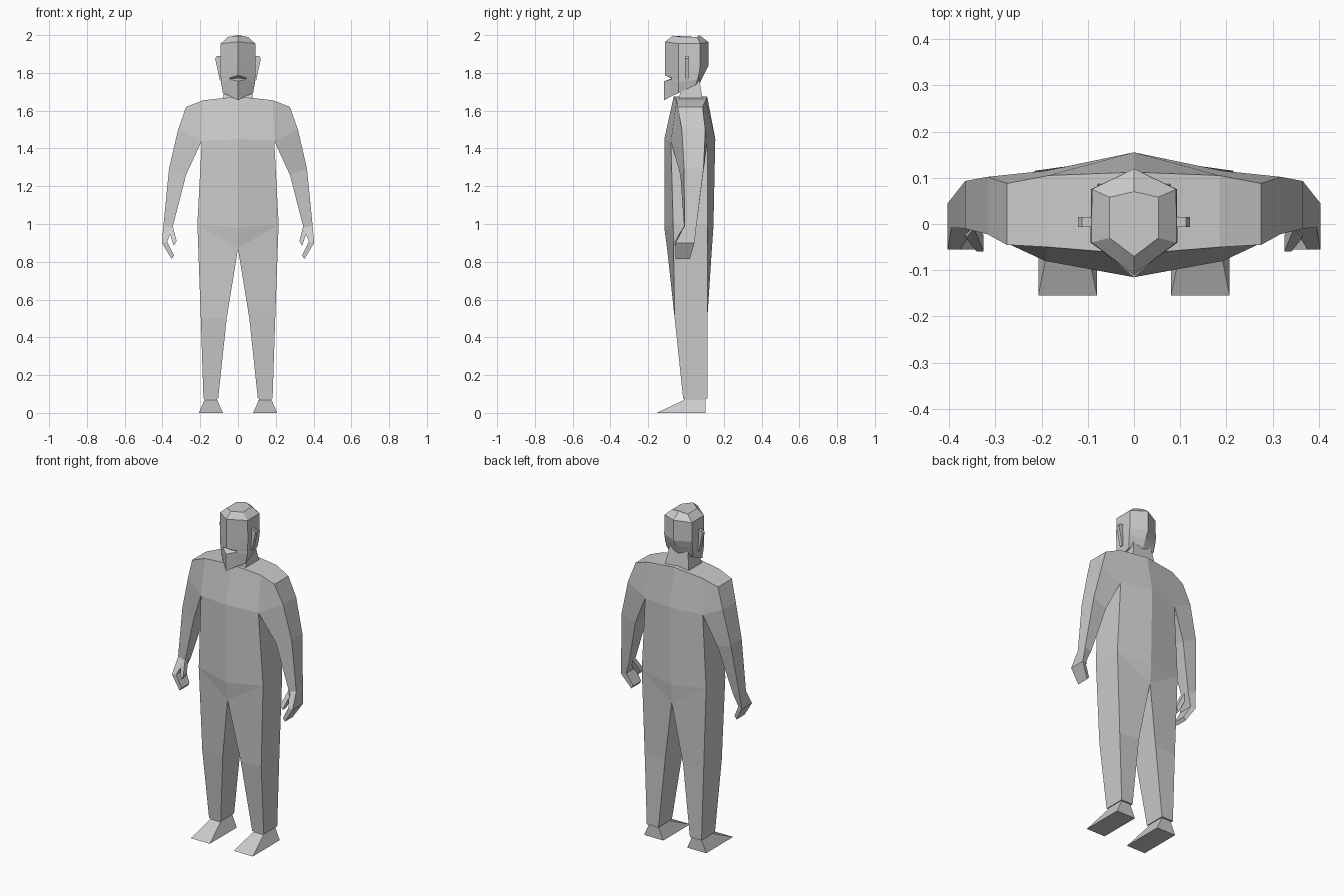
import bpy, bmesh


def finish(name, bm, mirror=True):
    bmesh.ops.recalc_face_normals(bm, faces=bm.faces)
    me = bpy.data.meshes.new(name)
    bm.to_mesh(me)
    bm.free()
    ob = bpy.data.objects.new(name, me)
    bpy.context.collection.objects.link(ob)
    if mirror:
        ob.modifiers.new("mirror", 'MIRROR').merge_threshold = 0.0005
    return ob


def loft(name, rings, mirror=True):
    """Skin closed rings of equal point count and cap both ends."""
    bm = bmesh.new()
    vs = [[bm.verts.new(p) for p in r] for r in rings]
    n = len(vs[0])
    for a, b in zip(vs, vs[1:]):
        for i in range(n):
            j = (i + 1) % n
            bm.faces.new((a[i], a[j], b[j], b[i]))
    bm.faces.new(vs[0])
    bm.faces.new(vs[-1])
    return finish(name, bm, mirror)


def slab(name, pts, faces):
    """Flat outline (x, z, front y, back y) doubled front and back, walled at its rim."""
    bm = bmesh.new()
    front = [bm.verts.new((x, f, z)) for x, z, f, b in pts]
    back = [bm.verts.new((x, b, z)) for x, z, f, b in pts]
    edges = [frozenset((f[i], f[i - 1])) for f in faces for i in range(len(f))]
    for f in faces:
        bm.faces.new([front[i] for i in f])
        bm.faces.new([back[i] for i in reversed(f)])
    for e in set(edges):
        a, b = e
        if edges.count(e) == 1 and (pts[a][0] or pts[b][0]):
            bm.faces.new((front[a], front[b], back[b], back[a]))
    return finish(name, bm)


def rect(x0, x1, y0, y1, z):
    return [(x0, y0, z), (x1, y0, z), (x1, y1, z), (x0, y1, z)]


# Torso, arms, hands and legs: right half outline
body = [
    (0, 1.675, -.065, .112), (.185, 1.655, -.05, .105), (.275, 1.62, -.045, .088),
    (.317, 1.5, -.022, .102), (.365, 1.295, -.01, .093), (.395, .99, -.008, .055),
    (.347, .98, -.01, .048), (.275, 1.26, -.03, .09), (.192, 1.44, -.08, .115),
    (.215, 1.0, -.068, .115), (0, 1.45, -.115, .155), (0, .87, -.1, .137),
    (0, .98, -.115, .145), (.197, .5, -.06, .113), (.06, .5, -.06, .113),
    (.183, .075, -.015, .113), (.105, .075, -.015, .113),
    (.403, .9, -.055, .045), (.352, .815, -.055, .02),
    (.338, .833, -.055, .02), (.375, .905, -.055, .035)]
slab("body", body, [
    (0, 1, 8, 10), (1, 2, 3, 8), (3, 4, 7, 8), (4, 5, 6, 7), (10, 8, 9, 12),
    (12, 9, 11), (11, 9, 13, 14), (14, 13, 15, 16), (5, 17, 20, 6), (17, 18, 19, 20)])

# Thumbs
slab("thumb", [(.346, .99, -.01, .02), (.325, .91, -.06, -.025),
               (.34, .885, -.06, -.025), (.364, .96, -.03, .01)], [(0, 1, 2, 3)])

# Feet
loft("foot", [rect(.08, .207, -.155, .103, 0), rect(.11, .178, -.01, .103, .068),
              rect(.11, .178, -.01, .103, .08)])


# Head: six-sided with a front ridge and a mouth notch
def head_ring(fy, fz, ry, mz, sx, sfy, sfz, sby, sbz, by, bz):
    mid = (sx * .48, ry + (sfy - ry) * .48, mz)
    half = [mid, (sx, sfy, sfz), (sx * .99, sby, sbz)]
    return ([(0, fy, fz)] + half + [(0, by, bz)]
            + [(-x, y, z) for x, y, z in reversed(half)])


loft("head", [
    head_ring(-.07, 1.997, -.07, 1.995, .053, -.03, 1.99, .058, 1.99, .07, 2.0),
    head_ring(-.11, 1.965, -.11, 1.96, .092, -.04, 1.955, .075, 1.955, .12, 1.963),
    head_ring(-.11, 1.84, -.11, 1.84, .094, -.04, 1.84, .075, 1.84, .12, 1.84),
    head_ring(-.11, 1.787, -.11, 1.774, .092, -.04, 1.785, .07, 1.8, .1, 1.8),
    head_ring(-.072, 1.772, -.108, 1.77, .091, -.04, 1.77, .066, 1.785, .09, 1.78),
    head_ring(-.116, 1.756, -.113, 1.766, .09, -.04, 1.75, .062, 1.765, .08, 1.76),
    head_ring(-.116, 1.655, -.116, 1.675, .08, -.04, 1.693, .05, 1.735, .07, 1.735),
], mirror=False)

# Neck
loft("neck", [rect(-.08, .08, -.04, .088, 1.66), rect(-.062, .062, -.01, .07, 1.77)],
     mirror=False)

# Ears
loft("ear", [rect(.085, .096, -.006, .015, 1.76), rect(.085, .121, -.006, .015, 1.875),
             rect(.085, .112, -.006, .015, 1.89)])
